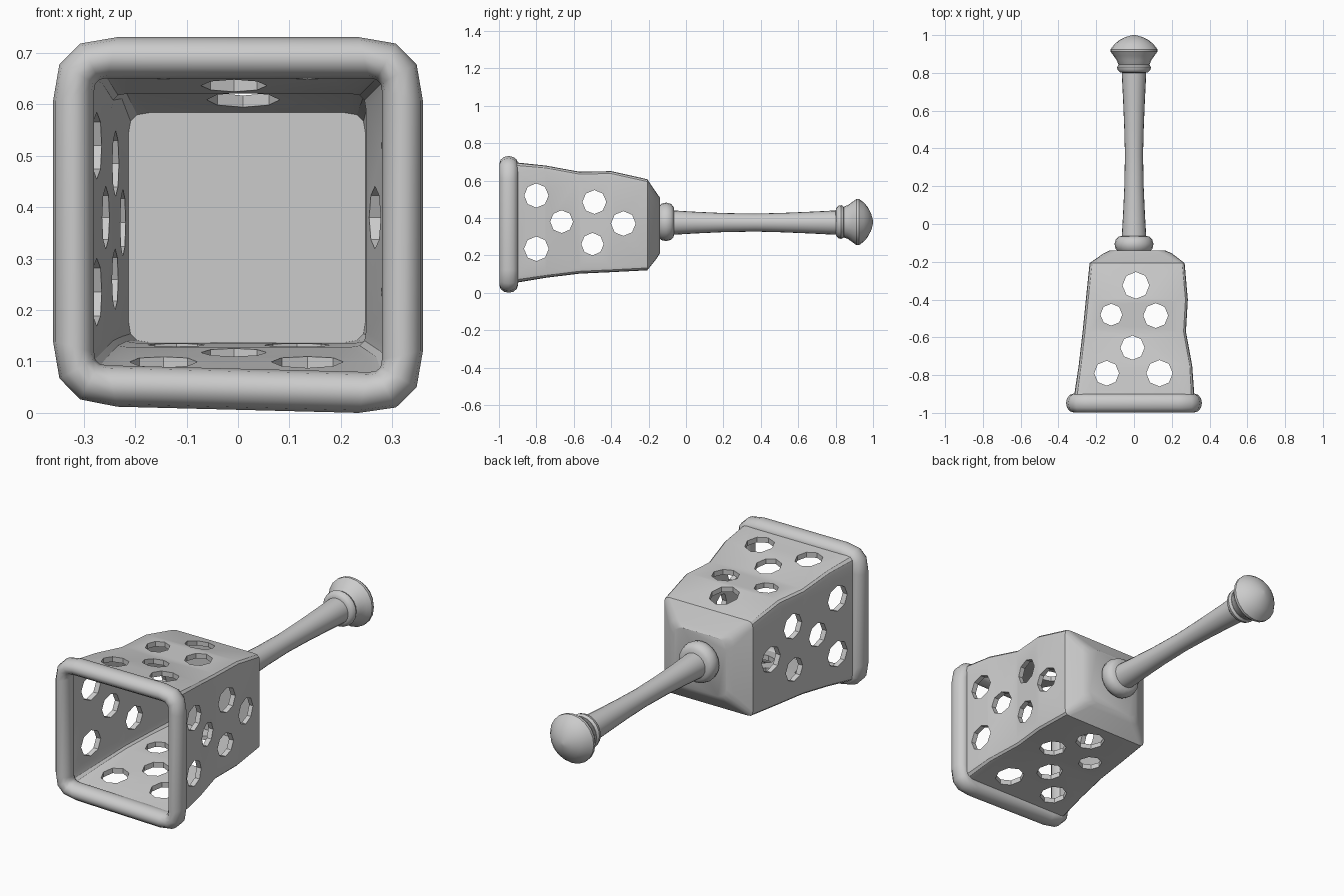
import bpy, bmesh, math
from mathutils import Matrix

if "Cube" in bpy.data.objects:
    bpy.data.objects.remove(bpy.data.objects["Cube"])


def ring(y, x0, x1, z0, z1, c):
    """Rounded rectangle in the xz plane, four points per corner of size c."""
    pts = []
    corner = [(0, 1), (.1, .42), (.42, .1), (1, 0)]
    for sx, sz in [(0, 0), (1, 0), (1, 1), (0, 1)]:
        k = corner if sx == sz else corner[::-1]
        for a, b in k:
            pts.append((x1 - a * c if sx else x0 + a * c, y,
                        z1 - b * c if sz else z0 + b * c))
    return pts


def loft(name, rings, cyclic=False, caps=True, angle=35):
    """Skin a list of equal-length rings."""
    bm = bmesh.new()
    rows = [[bm.verts.new(p) for p in r] for r in rings]
    n = len(rows[0])
    pairs = list(zip(rows, rows[1:])) + ([(rows[-1], rows[0])] if cyclic else [])
    for a, b in pairs:
        for i in range(n):
            j = (i + 1) % n
            bm.faces.new((a[i], a[j], b[j], b[i]))
    if caps and not cyclic:
        bm.faces.new(rows[0])
        bm.faces.new(rows[-1])
    bmesh.ops.recalc_face_normals(bm, faces=bm.faces)
    me = bpy.data.meshes.new(name)
    bm.to_mesh(me)
    bm.free()
    ob = bpy.data.objects.new(name, me)
    bpy.context.collection.objects.link(ob)
    if angle:
        smooth(ob, angle)
    return ob


def smooth(ob, angle):
    bpy.ops.object.select_all(action='DESELECT')
    ob.select_set(True)
    bpy.context.view_layer.objects.active = ob
    bpy.ops.object.shade_smooth_by_angle(angle=math.radians(angle))


def lathe(name, profile, zc, n=20):
    """Turn a (y, radius) profile around the long axis."""
    return loft(name, [[(r * math.cos(2 * math.pi * i / n), y,
                         zc + r * math.sin(2 * math.pi * i / n))
                        for i in range(n)] for y, r in profile])


# Basket: outer skin from back to front, then inner skin back to the floor
outer = [(-.14, -.13, .165, .21, .51, .05), (-.155, -.16, .20, .185, .53, .05),
         (-.207, -.235, .268, .12, .607, .03), (-.40, -.255, .285, .11, .65, .03),
         (-.57, -.272, .275, .102, .647, .03), (-.75, -.293, .308, .08, .68, .03),
         (-.94, -.322, .322, .048, .70, .04)]
t = .026
inner = [(max(min(y, -.20), -.94), x0 + t, x1 - t, z0 + t, z1 - t, c)
         for y, x0, x1, z0, z1, c in outer[:2:-1]]
inner.append((-.20, -.213, .248, .137, .584, .04))
basket = loft("basket", [ring(*s) for s in outer + inner], angle=None)

# Holes: eight-sided cutters running right through opposite walls
side_holes = [(-.80, .52, .065), (-.80, .235, .066), (-.665, .38, .061),
              (-.49, .485, .064), (-.50, .26, .06), (-.335, .37, .066)]
top_holes = [(-.145, -.79, .066), (.135, -.79, .07), (-.008, -.655, .064),
             (-.12, -.48, .058), (.115, -.485, .066), (.01, -.325, .071)]


def cutter(name, mats):
    bm = bmesh.new()
    for m, r in mats:
        bmesh.ops.create_cone(bm, cap_ends=True, segments=8, radius1=r,
                              radius2=r, depth=1.2, matrix=m)
    me = bpy.data.meshes.new(name)
    bm.to_mesh(me)
    bm.free()
    ob = bpy.data.objects.new(name, me)
    bpy.context.collection.objects.link(ob)
    ob.hide_render = True
    mod = basket.modifiers.new(name, 'BOOLEAN')
    mod.operation = 'DIFFERENCE'
    mod.solver = 'EXACT'
    mod.object = ob
    return ob


turn = Matrix.Rotation(math.pi / 2, 4, 'Y')
cutters = [cutter("side_hole_cutter",
                  [(Matrix.Translation((0, y, z)) @ turn, r) for y, z, r in side_holes]),
           cutter("top_hole_cutter",
                  [(Matrix.Translation((x, y, .37)), r) for x, y, r in top_holes])]
bpy.context.view_layer.objects.active = basket
basket.select_set(True)
for mod in list(basket.modifiers):
    bpy.ops.object.modifier_apply(modifier=mod.name)
for ob in cutters:
    bpy.data.objects.remove(ob)
smooth(basket, 30)

# Rim: thick rounded roll around the open mouth
rolls = []
for i in range(12):
    a = 2 * math.pi * i / 12
    h, k = .04 * math.cos(a), math.cos(a)
    rolls.append(ring(-.948 + .05 * math.sin(a), -.32 - h, .32 + h,
                      .045 - h - .003, .693 + h, .075 + .05 * k))
for r in rolls:  # lower edge dips slightly to the right
    for i, (x, y, z) in enumerate(r):
        if z < .2:
            r[i] = (x, y, z + .006 - .012 * x / .47)
low = min(p[2] for r in rolls for p in r)
loft("rim", [[(x, y, z - low) for x, y, z in r] for r in rolls], cyclic=True, angle=50)

# Collar where the handle meets the basket
lathe("collar", [(-.16, .07), (-.145, .085), (-.13, .098), (-.105, .103),
                 (-.08, .096), (-.066, .08), (-.062, .05)], .379)

# Slim waisted handle
lathe("handle", [(-.10, .066), (-.05, .064), (.05, .058), (.2, .051), (.37, .048),
                 (.52, .052), (.66, .058), (.78, .064), (.83, .066)], .375)

# End ring and mushroom knob
lathe("end_ring", [(.80, .06), (.803, .075), (.815, .087), (.83, .09),
                   (.843, .083), (.85, .06)], .378)
lathe("knob", [(.83, .07), (.845, .083), (.865, .09), (.89, .108), (.912, .124),
               (.925, .124), (.95, .105), (.972, .08), (.99, .045), (1.0, .008)], .378)
